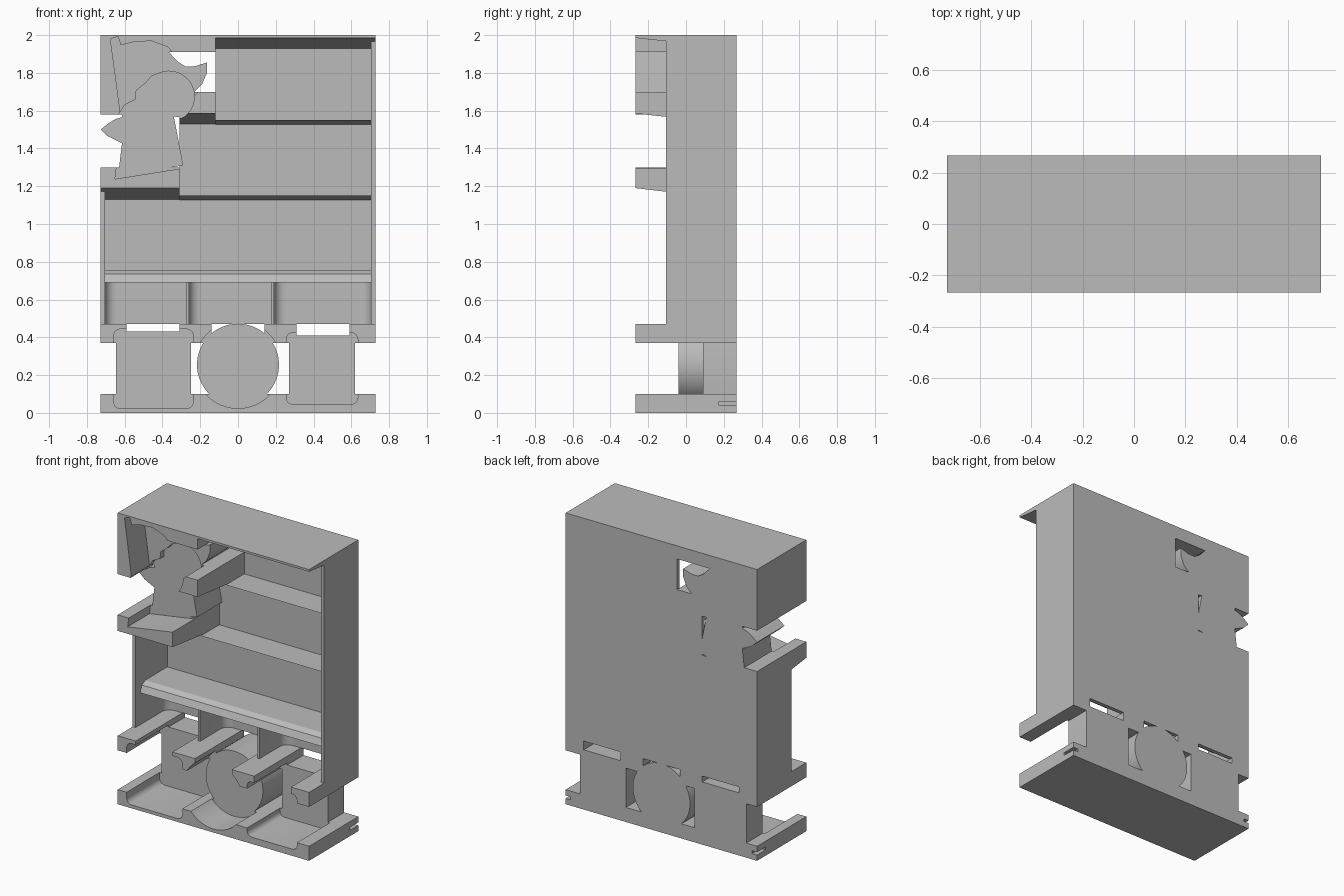
import bpy, bmesh, math
from mathutils import Vector

cube = bpy.data.objects.get("Cube")
if cube:
    bpy.data.objects.remove(cube, do_unlink=True)

grey = bpy.data.materials.new("plain grey")
grey.use_nodes = True
COLOUR = (0.5, 0.5, 0.5, 1)
grey.diffuse_color = COLOUR
for node in grey.node_tree.nodes:
    if node.type == 'BSDF_PRINCIPLED':
        node.inputs["Base Color"].default_value = COLOUR

H, F, B = 0.727, -0.267, 0.267    # half width, front, back
WALL, INNER = -0.105, 0.24        # front of walls, inside of back panel
SIDE = 0.705                      # inner face of side walls


def prism(name, pts, a, b, axis='Y'):
    """Extrude a closed 2D profile from a to b along an axis."""
    place = {'X': lambda p, t: (t, p[0], p[1]),
             'Y': lambda p, t: (p[0], t, p[1]),
             'Z': lambda p, t: (p[0], p[1], t)}[axis]
    bm = bmesh.new()
    near = [bm.verts.new(place(p, a)) for p in pts]
    far = [bm.verts.new(place(p, b)) for p in pts]
    bm.faces.new(near)
    bm.faces.new(far[::-1])
    n = len(pts)
    for i in range(n):
        j = (i + 1) % n
        bm.faces.new((near[j], near[i], far[i], far[j]))
    bmesh.ops.recalc_face_normals(bm, faces=bm.faces)
    mesh = bpy.data.meshes.new(name)
    bm.to_mesh(mesh)
    bm.free()
    mesh.materials.append(grey)
    obj = bpy.data.objects.new(name, mesh)
    bpy.context.collection.objects.link(obj)
    return obj


def box(name, x0, x1, y0, y1, z0, z1):
    return prism(name, [(x0, z0), (x1, z0), (x1, z1), (x0, z1)], y0, y1)


def cut(obj, pts, a, b):
    """Cut a profile, extruded along y, out of an object."""
    cutter = prism("cutter", pts, a, b)
    cutter.hide_render = True
    mod = obj.modifiers.new("cut", 'BOOLEAN')
    mod.operation, mod.solver, mod.object = 'DIFFERENCE', 'EXACT', cutter
    bpy.context.view_layer.objects.active = obj
    bpy.ops.object.modifier_apply(modifier=mod.name)
    bpy.data.objects.remove(cutter, do_unlink=True)


def arc(cx, cy, r, start, end, n):
    return [(cx + r * math.cos(math.radians(start + (end - start) * i / n)),
             cy + r * math.sin(math.radians(start + (end - start) * i / n)))
            for i in range(n + 1)]


def rounded(x0, x1, z0, z1, r):
    return (arc(x1 - r, z1 - r, r, 0, 90, 5) + arc(x0 + r, z1 - r, r, 90, 180, 5)
            + arc(x0 + r, z0 + r, r, 180, 270, 5) + arc(x1 - r, z0 + r, r, 270, 360, 5))


def grow(pts, d):
    """Offset a profile outwards."""
    n = len(pts)
    area = sum(pts[i - 1][0] * pts[i][1] - pts[i][0] * pts[i - 1][1] for i in range(n))
    s = 1 if area > 0 else -1
    out = []
    for i in range(n):
        p = Vector(pts[i])
        e1 = (p - Vector(pts[i - 1])).normalized()
        e2 = (Vector(pts[(i + 1) % n]) - p).normalized()
        n1, n2 = Vector((e1.y, -e1.x)) * s, Vector((e2.y, -e2.x)) * s
        m = (n1 + n2).normalized()
        out.append(tuple(p + m * d / max(0.6, m.dot(n1))))
    return out


# Shell: side walls and back panels
box("right_wall", SIDE, H, WALL, B, 0.37, 2)
box("left_wall", -H, -SIDE, WALL, B, 0.37, 1.19)
box("back_top", -0.12, H, INNER, B, 1.55, 2)
box("back_middle", -0.31, H, INNER, B, 1.15, 1.55)
box("back_lower", -H, H, INNER, B, 0.47, 1.15)

# Roof and thin wedge shelves; compartment ceilings rise to the front
prism("roof", [(B, 2), (F, 2), (F, 1.985), (INNER, 1.93), (B, 1.93)], -0.12, H, 'X')
for name, left, z in (("upper_shelf", -0.12, 1.55), ("middle_shelf", -0.31, 1.15)):
    prism(name, [(B, z), (0.04, z), (INNER, z - 0.022), (B, z - 0.022)], left, SIDE, 'X')
prism("lower_shelf", [(B, 0.755), (0, 0.755), (-0.035, 0.735), (-0.055, 0.69), (B, 0.69)],
      -SIDE, SIDE, 'X')

# Blocks that frame the figure
frame = [box("corner_block", -H, -0.5, F, B, 1.58, 2),
         box("roof_block", -0.5, -0.12, F, B, 1.91, 2),
         prism("beam", [(F, 1.7), (F, 1.585), (INNER, 1.53), (B, 1.53), (B, 1.7)],
               -0.31, -0.12, 'X'),
         prism("ledge", [(F, 1.3), (F, 1.19), (INNER, 1.13), (B, 1.13), (B, 1.3)],
               -H, -0.31, 'X')]

# Figure: pointed cap, round head with body, and a small side point
cap = [(-0.66, 1.97), (-0.645, 1.975), (-0.63, 1.93), (-0.55, 1.95), (-0.46, 1.955),
       (-0.38, 1.925), (-0.32, 1.86), (-0.28, 1.835), (-0.23, 1.835), (-0.165, 1.855),
       (-0.165, 1.80), (-0.19, 1.74), (-0.24, 1.69), (-0.4, 1.62), (-0.61, 1.6)]
body = [(-0.615, 1.58), (-0.59, 1.62), (-0.53, 1.65), (-0.525, 1.70), (-0.48, 1.735),
        (-0.45, 1.77)] + arc(-0.365, 1.675, 0.12, 115, -65, 16) + [
        (-0.34, 1.57), (-0.29, 1.31), (-0.635, 1.255), (-0.615, 1.42)]
point = [(-0.6, 1.57), (-0.65, 1.555), (-0.69, 1.53), (-H, 1.5), (-0.69, 1.465),
         (-0.62, 1.43), (-0.6, 1.43)]
CAP_FRONT, BODY_FRONT = -0.07, -0.03
for part in frame:
    cut(part, grow(cap, 0.014), F - 0.05, CAP_FRONT)
    cut(part, grow(body, 0.014), F - 0.05, BODY_FRONT)
# the corner block stops at the figure's left edge
cut(frame[0], [(-0.62, 1.5), (-0.45, 1.5), (-0.45, 1.91), (-0.64, 1.91)], F - 0.05, CAP_FRONT)
hat = prism("figure_cap", cap, CAP_FRONT, B)
cut(hat, grow(body, 0.014), F, BODY_FRONT)
figure = [hat, prism("figure_body", body, BODY_FRONT, B),
          prism("figure_point", point, BODY_FRONT, B)]

# Dividers of the three lower pockets, with hollow back corners
FILLET, FRONT = 0.06, -0.04
smooth = []
for name, x0, x1 in (("left_corner", -H, -SIDE), ("left_divider", -0.275, -0.26),
                     ("right_divider", 0.175, 0.19)):
    hollow = arc(x1 + FILLET, INNER - FILLET, FILLET, 180, 90, 8)
    smooth.append(prism(name, [(x0, B), (x0, FRONT), (x1, FRONT)] + hollow
                        + [(x1 + FILLET, B)], 0.46, 0.7, 'Z'))
hollow = arc(SIDE - FILLET, INNER - FILLET, FILLET, 0, 90, 8)
smooth.append(prism("right_corner", [(H, B), (H, FRONT), (SIDE, FRONT)] + hollow
                    + [(SIDE - FILLET, B)], 0.46, 0.7, 'Z'))

# Rails below the pockets, and the base
lower = [box(name, x0, x1, F, B, 0.37, 0.47) for name, x0, x1 in
         (("rail_outer_left", -H, -0.59), ("rail_inner_left", -0.31, -0.14),
          ("rail_inner_right", 0.14, 0.31), ("rail_outer_right", 0.59, H))]
base = box("base", -H, H, F, B, 0, 0.1)
lower.append(base)

# Two square blocks and a drum, each in a slightly larger recess
shapes = (("left_block", rounded(-0.645, -0.25, 0.037, 0.43, 0.025), 0.09),
          ("right_block", rounded(0.27, 0.62, 0.06, 0.41, 0.02), 0.09),
          ("drum", arc(0, 0.255, 0.217, 0, 354.375, 63), FRONT))
for name, pts, front in shapes:
    recess = grow(pts, 0.014)
    for part in lower:
        cut(part, recess, F - 0.05, front)
    smooth.append(prism(name, pts, front, B))

# Small slots in the ends of the base
for s in (-1, 1):
    cut(base, [(s * 0.69, 0.04), (s * 0.8, 0.04), (s * 0.8, 0.06), (s * 0.69, 0.06)],
        0.175, B + 0.05)

# Smooth the curved parts, keeping edges sharp
bpy.ops.object.select_all(action='DESELECT')
for obj in smooth + figure + lower + frame:
    obj.select_set(True)
bpy.context.view_layer.objects.active = smooth[0]
bpy.ops.object.shade_smooth_by_angle(angle=math.radians(30))
bpy.ops.object.select_all(action='DESELECT')
